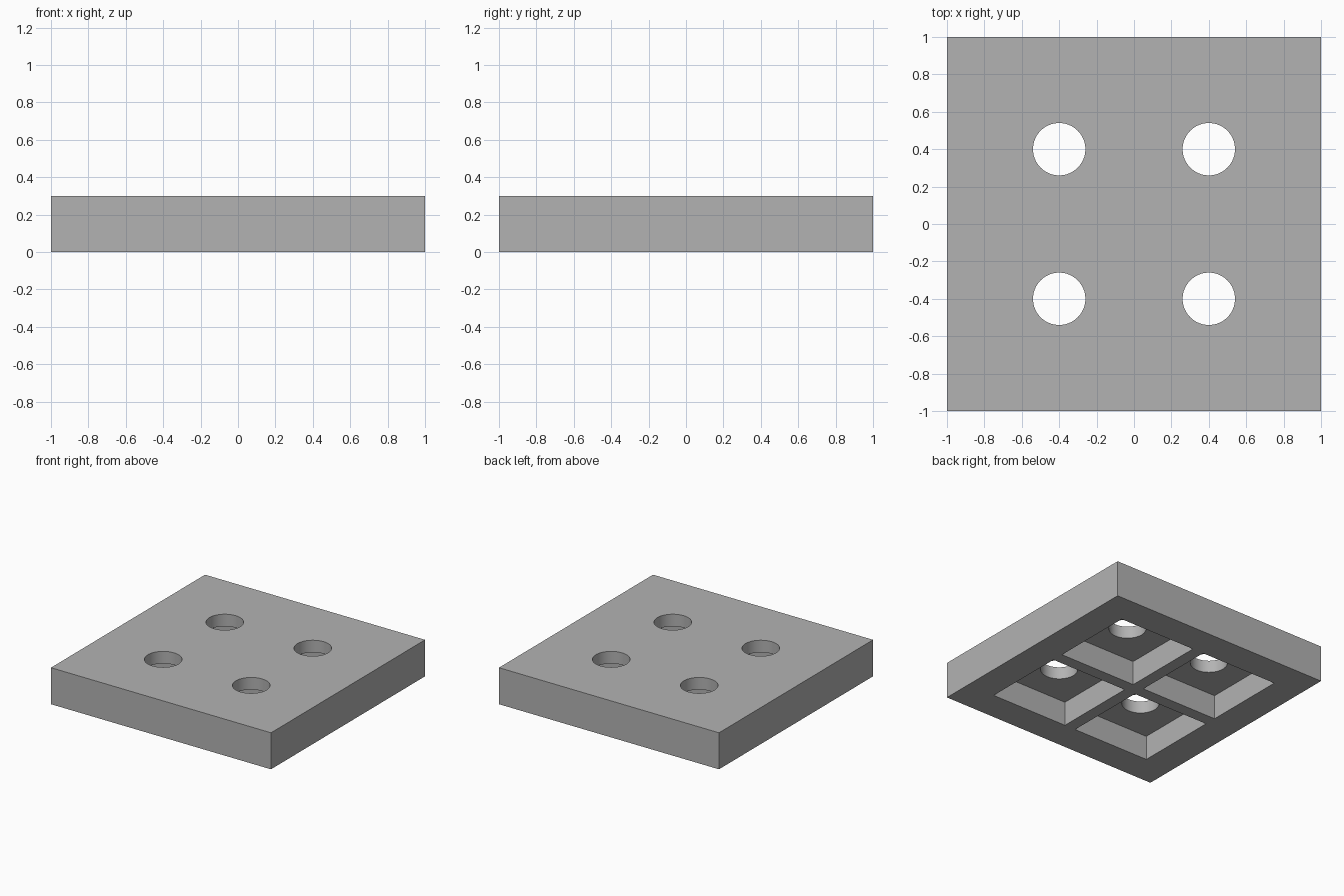
import bpy

SIZE, HEIGHT = 2.0, 0.3
POCKET, POCKET_DEPTH = 0.7, 0.2
HOLE_RADIUS, SPACING = 0.14, 0.4

cube = bpy.data.objects.get("Cube")
if cube:
    bpy.data.objects.remove(cube, do_unlink=True)

# Single grey material
grey = bpy.data.materials.new("plain grey")
grey.use_nodes = True
colour = (0.45, 0.45, 0.45, 1)
grey.diffuse_color = colour
grey.node_tree.nodes["Principled BSDF"].inputs["Base Color"].default_value = colour


def box(name, x, y, bottom, top, width):
    bpy.ops.mesh.primitive_cube_add(size=1, location=(x, y, (bottom + top) / 2))
    ob = bpy.context.object
    ob.name = name
    ob.scale = (width, width, top - bottom)
    bpy.ops.object.transform_apply(location=True, rotation=False, scale=True)
    ob.data.materials.append(grey)
    return ob


def cut(target, cutter):
    mod = target.modifiers.new(cutter.name, "BOOLEAN")
    mod.operation = "DIFFERENCE"
    mod.solver = "EXACT"
    mod.object = cutter
    bpy.context.view_layer.objects.active = target
    bpy.ops.object.modifier_apply(modifier=mod.name)
    bpy.data.objects.remove(cutter, do_unlink=True)


# Square plate
plate = box("base_plate", 0, 0, 0, HEIGHT, SIZE)

# Square pockets underneath, each with a round hole through the top
for x in (-SPACING, SPACING):
    for y in (-SPACING, SPACING):
        cut(plate, box("pocket_cutter", x, y, -0.1, POCKET_DEPTH, POCKET))
        bpy.ops.mesh.primitive_cylinder_add(
            vertices=64, radius=HOLE_RADIUS, depth=1, location=(x, y, HEIGHT))
        hole = bpy.context.object
        hole.name = "hole_cutter"
        hole.data.materials.append(grey)
        cut(plate, hole)

# Smooth hole walls, sharp edges elsewhere
bpy.ops.object.select_all(action="DESELECT")
plate.select_set(True)
bpy.context.view_layer.objects.active = plate
bpy.ops.object.shade_smooth_by_angle()
